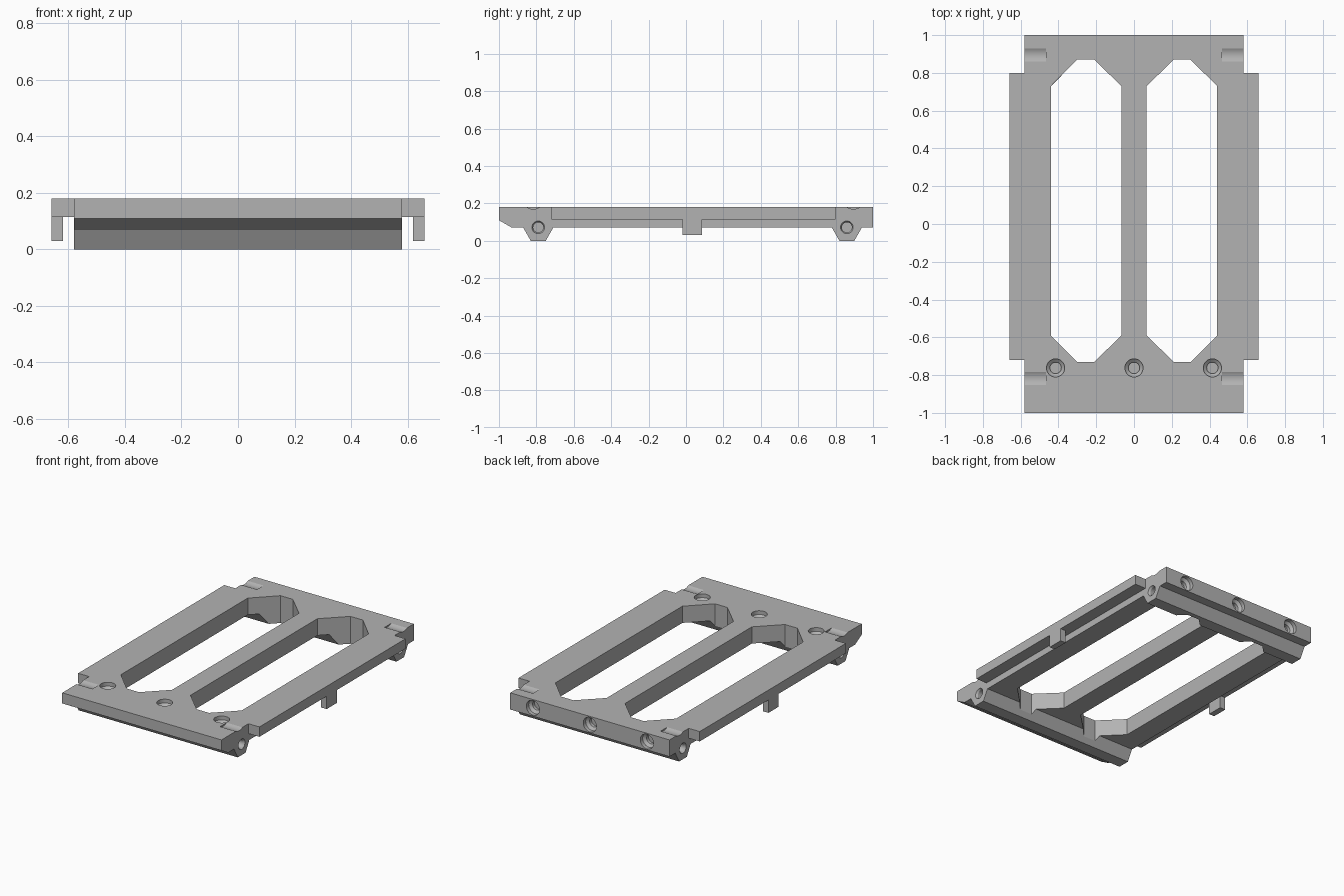
import bpy, bmesh, math
from mathutils import Matrix, Vector

cube = bpy.data.objects.get("Cube")
if cube:
    bpy.data.objects.remove(cube, do_unlink=True)

grey = bpy.data.materials.new("matte_grey")
grey.use_nodes = True
grey.diffuse_color = (0.45, 0.45, 0.45, 1)
grey.node_tree.nodes["Principled BSDF"].inputs["Base Color"].default_value = (0.45, 0.45, 0.45, 1)


def make_object(name, bm):
    bmesh.ops.recalc_face_normals(bm, faces=bm.faces)
    mesh = bpy.data.meshes.new(name)
    bm.to_mesh(mesh)
    bm.free()
    mesh.materials.append(grey)
    obj = bpy.data.objects.new(name, mesh)
    bpy.context.collection.objects.link(obj)
    return obj


def prism(name, points, offset):
    """Extrude a closed outline of 3D points along an offset."""
    bm = bmesh.new()
    face = bm.faces.new([bm.verts.new(p) for p in points])
    ext = bmesh.ops.extrude_face_region(bm, geom=[face])
    moved = [v for v in ext["geom"] if isinstance(v, bmesh.types.BMVert)]
    bmesh.ops.translate(bm, verts=moved, vec=offset)
    return make_object(name, bm)


def box(name, low, high):
    bm = bmesh.new()
    bmesh.ops.create_cube(bm, size=1)
    low, high = Vector(low), Vector(high)
    for v in bm.verts:
        v.co = (low + high) / 2 + v.co * (high - low)
    return make_object(name, bm)


def drill(name, start, direction, steps):
    """Turned cutter: steps are (radius, depth) pairs going inward."""
    bm = bmesh.new()
    turn = Vector((0, 0, 1)).rotation_difference(Vector(direction)).to_matrix().to_4x4()
    place = Matrix.Translation(start) @ turn
    rings = []
    sides = 32
    for radius, depth in steps:
        rings.append([bm.verts.new(place @ Vector((radius * math.cos(a), radius * math.sin(a), depth)))
                      for a in (math.tau * i / sides for i in range(sides))])
    for r1, r2 in zip(rings, rings[1:]):
        for i in range(sides):
            j = (i + 1) % sides
            bm.faces.new((r1[i], r1[j], r2[j], r2[i]))
    bm.faces.new(rings[0])
    bm.faces.new(rings[-1])
    return make_object(name, bm)


# Plate with two tapered rails underneath, as one side profile
profile = [(-1, .18), (1, .18), (1, .07), (.94, .07), (.9, 0), (.82, 0), (.78, .07),
           (-.71, .07), (-.75, 0), (-.83, 0), (-.87, .07), (-.93, .07), (-1, .11)]
plate = prism("frame_plate", [(-.58, y, z) for y, z in profile], (1.16, 0, 0))

# Side flanges with a small hanging tab
added, cutters = [], []
for side in (-1, 1):
    added.append(box("side_flange", (min(side * .5, side * .66), -.72, .115),
                     (max(side * .5, side * .66), .8, .18)))
    added.append(box("side_tab", (min(side * .62, side * .66), -.02, .03),
                     (max(side * .62, side * .66), .085, .15)))

# Long slots with chamfered corners
for side in (-1, 1):
    outline = [(.44, .73), (.30, .87), (.21, .87), (.067, .73),
               (.067, -.59), (.21, -.73), (.30, -.73), (.44, -.59)]
    cutters.append(prism("slot_cutter", [(side * x, y, -.1) for x, y in outline], (0, 0, .4)))

# Stepped screw holes in the top and in the back edge
screw = [(.048, -.02), (.048, .025), (.03, .04), (.03, .06)]
for x in (-.415, 0, .415):
    cutters.append(drill("top_hole_cutter", (x, -.762, .18), (0, 0, -1), screw))
    cutters.append(drill("back_hole_cutter", (x, 1, .125), (0, -1, 0), screw))

# Rail end holes and shallow rounded grooves at the corners
for side in (-1, 1):
    for y in (-.79, .86):
        cutters.append(drill("rail_hole_cutter", (side * .58, y, .072), (-side, 0, 0),
                             [(.034, -.02), (.034, 0), (.027, .012), (.027, .12)]))
    for y in (-.817, .895):
        cutters.append(drill("groove_cutter", (side * .6, y, .236), (-side, 0, 0),
                             [(.066, 0), (.066, .135)]))

# Join and cut
for operation, tools in (("UNION", added), ("DIFFERENCE", cutters)):
    for tool in tools:
        mod = plate.modifiers.new(tool.name, "BOOLEAN")
        mod.operation = operation
        mod.solver = "EXACT"
        mod.object = tool
bpy.context.view_layer.update()
final = bpy.data.meshes.new_from_object(plate.evaluated_get(bpy.context.evaluated_depsgraph_get()))
plate.modifiers.clear()
plate.data = final
final.materials.clear()
final.materials.append(grey)
for tool in added + cutters:
    bpy.data.objects.remove(tool, do_unlink=True)

# Smooth only the round holes
bpy.ops.object.select_all(action="DESELECT")
plate.select_set(True)
bpy.context.view_layer.objects.active = plate
bpy.ops.object.shade_smooth_by_angle(angle=math.radians(25))
